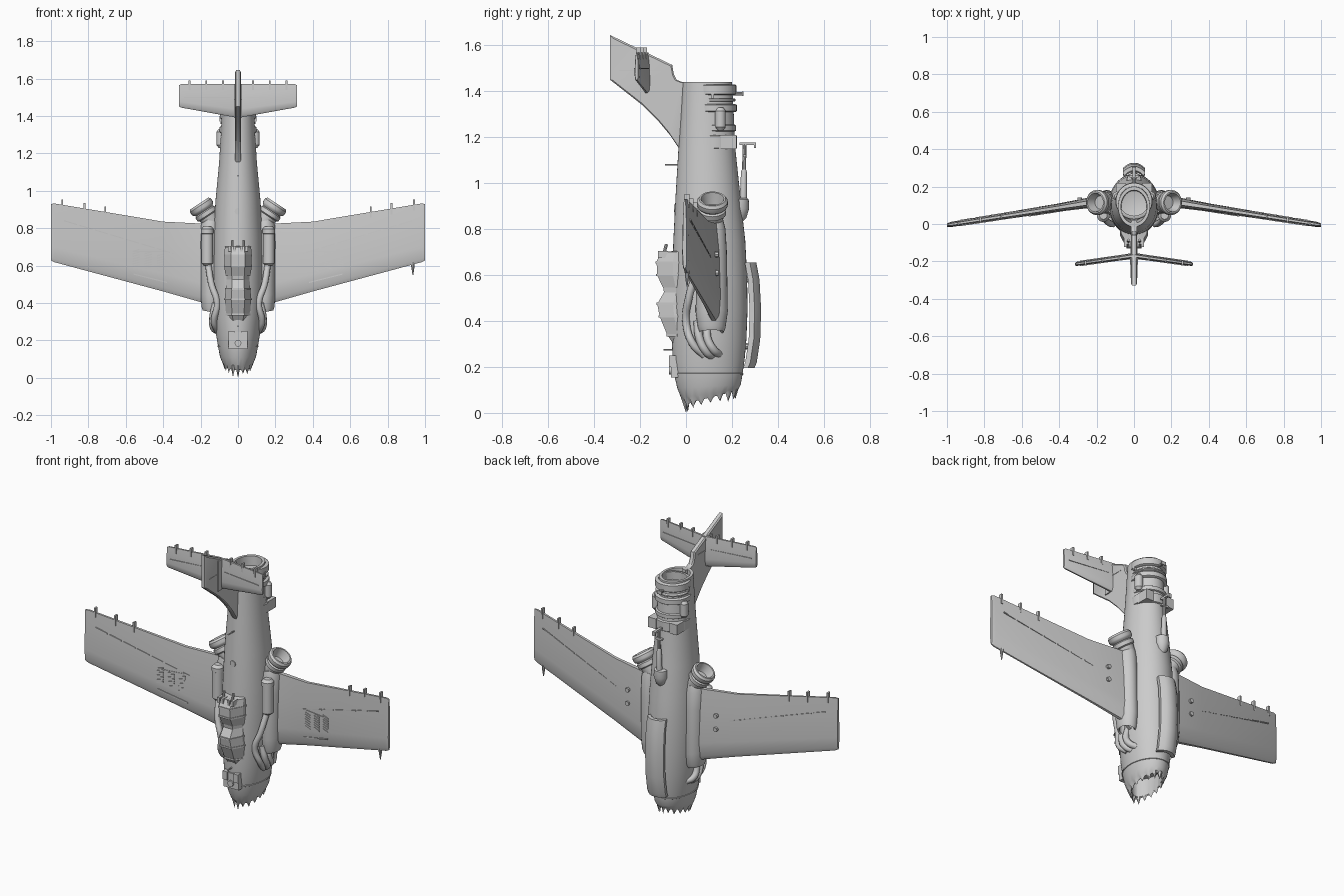
import bpy, bmesh, math, random
from mathutils import Vector

if "Cube" in bpy.data.objects:
    bpy.data.objects.remove(bpy.data.objects["Cube"])
random.seed(4)
smooth = []


def finish(name, bm, mirror=False, soft=True):
    bmesh.ops.recalc_face_normals(bm, faces=bm.faces)
    me = bpy.data.meshes.new(name)
    bm.to_mesh(me)
    bm.free()
    ob = bpy.data.objects.new(name, me)
    bpy.context.collection.objects.link(ob)
    if mirror:
        ob.modifiers.new("Mirror", 'MIRROR')
    if soft:
        smooth.append(ob)
    return ob


def loft(name, rings, mirror=False, soft=True):
    bm = bmesh.new()
    vs = [[bm.verts.new(p) for p in r] for r in rings]
    n = len(rings[0])
    for a, b in zip(vs, vs[1:]):
        for i in range(n):
            bm.faces.new((a[i], a[(i + 1) % n], b[(i + 1) % n], b[i]))
    bm.faces.new(vs[0])
    bm.faces.new(vs[-1])
    return finish(name, bm, mirror, soft)


def revolve(name, origin, axis, profile, mirror=False, n=20):
    # profile is (distance along axis, radius)
    q = Vector(axis).to_track_quat('Z', 'Y')
    turn = [2 * math.pi * i / n for i in range(n)]
    return loft(name, [[Vector(origin) + q @ Vector((r * math.cos(t), r * math.sin(t), h)) for t in turn]
                       for h, r in profile], mirror)


def rod(name, a, b, r, mirror=False, n=10):
    d = Vector(b) - Vector(a)
    return revolve(name, a, d, [(0, r), (d.length, r)], mirror, n)


def box(name, c, s, mirror=False):
    bm = bmesh.new()
    bmesh.ops.create_cube(bm, size=1)
    for v in bm.verts:
        v.co = Vector([c[k] + v.co[k] * s[k] for k in range(3)])
    return finish(name, bm, mirror, False)


def pipe(name, pts, r, mirror=True):
    cu = bpy.data.curves.new(name, 'CURVE')
    cu.dimensions = '3D'
    cu.bevel_depth, cu.bevel_resolution, cu.use_fill_caps = r, 3, True
    sp = cu.splines.new('BEZIER')
    sp.bezier_points.add(len(pts) - 1)
    for bp, p in zip(sp.bezier_points, pts):
        bp.co = p
        bp.handle_left_type = bp.handle_right_type = 'AUTO'
    ob = bpy.data.objects.new(name, cu)
    bpy.context.collection.objects.link(ob)
    if mirror:
        ob.modifiers.new("Mirror", 'MIRROR')


# Fuselage: hollow nose with a broken rim, hollow tail
N = 48


def section(z, yf, yb, rx, k=1.0, slant=0.0, teeth=False):
    out = []
    for i in range(N):
        t = 2 * math.pi * i / N
        y = (yf + yb) / 2 - (yb - yf) / 2 * k * math.cos(t)
        drop = random.uniform(.02, .04) if teeth and i % 3 == 0 else 0
        if teeth and i == 0:
            drop = .04
        out.append((rx * k * math.sin(t), y, z + slant * y - drop))
    return out


loft("fuselage", [
    section(.2, -.03, .22, .09, .8), section(.045, 0, .215, .07, .92, .25),
    section(.041, 0, .215, .07, 1, .25, True), section(.07, -.022, .228, .085, 1, .15),
    section(.11, -.038, .238, .097, 1, .05),
    section(.16, -.05, .245, .105), section(.23, -.058, .255, .117), section(.32, -.062, .263, .127),
    section(.45, -.063, .268, .135), section(.6, -.06, .266, .136), section(.75, -.055, .258, .132),
    section(.95, -.045, .236, .12), section(1.15, -.033, .215, .101), section(1.3, -.023, .208, .092),
    section(1.44, -.015, .2, .085), section(1.44, -.015, .2, .085, .82), section(1.2, -.015, .2, .085, .7)])
loft("nose_seam", [section(z, yf, yb, rx) for z, yf, yb, rx in
                   [(.163, -.049, .244, .104), (.166, -.054, .249, .109), (.172, -.055, .25, .11), (.175, -.05, .245, .105)]])

# Tail exhaust bands and fittings
for z0, z1, r in [(1.15, 1.21, .1), (1.225, 1.255, .096), (1.31, 1.345, .099), (1.355, 1.37, .094), (1.385, 1.43, .097)]:
    revolve("exhaust_band", (0, .122, z0), (0, 0, 1), [(0, r - .006), (.004, r), (z1 - z0 - .004, r), (z1 - z0, r - .006),
            (z1 - z0, .078), (0, .078)], n=40)
revolve("exhaust_can", (.092, .15, 1.23), (0, 0, 1), [(0, .012), (.015, .023), (.085, .023), (.1, .012)], True)
box("exhaust_box", (.07, .175, 1.18), (.05, .09, .06), True)
box("exhaust_clip", (.09, .115, 1.385), (.018, .012, .03), True)
rod("exhaust_stub", (0, .2, 1.39), (0, .25, 1.39), .008)
box("exhaust_stub_plate", (0, .247, 1.39), (.03, .006, .02))

# Tail fin
fin = [(-.33, 1.645), (-.33, 1.45), (-.26, 1.395), (-.19, 1.34), (-.12, 1.27), (-.07, 1.21), (-.03, 1.15), (.02, 1.15),
       (.02, 1.44), (-.015, 1.44), (-.04, 1.45), (-.053, 1.475), (-.06, 1.515)]
fin_rings = []
for x, k in [(-.016, .94), (-.01, 1), (.01, 1), (.016, .94)]:
    fin_rings.append([(x, -.15 + (y + .15) * k, 1.42 + (z - 1.42) * k) for y, z in fin])
loft("tail_fin", fin_rings)
for s in (-1, 1):
    box("fin_hinge_line", (s * .016, -.19, 1.49), (.004, .2, .004)).rotation_euler = (0, 0, 0)
box("fin_pod", (0, -.2, 1.48), (.045, .035, .18))


# Wings and tailplane share one tapered section: stations are (x, y, lead z, trail z, half thickness)
def aerofoil(name, stations):
    prof = [(0, .3), (.06, .8), (.25, 1), (.7, .8), (1, .4)]
    loop = prof + [(u, -h) for u, h in reversed(prof)]
    loft(name, [[(x, y + h * t, zl + u * (zt - zl)) for u, h in loop] for x, y, zl, zt, t in stations], True)


def wing_y(x):
    return .112 - .157 * (x - .25)


aerofoil("wing", [(.1, .12, .35, .82, .034), (.2, .12, .405, .825, .03), (.4, wing_y(.4), .462, .835, .022),
                  (.98, wing_y(.98), .618, .932, .014), (1, wing_y(1), .628, .93, .009)])
aerofoil("tailplane", [(0, -.17, 1.39, 1.57, .016), (.305, -.213, 1.445, 1.57, .011), (.315, -.215, 1.45, 1.565, .007)])


# Raised hinge lines on both faces
def strip(name, a, b, yfun, off, w=.003):
    rings = []
    for x, z in (a, b):
        y = yfun(x) + off
        rings.append([(x, y - .003, z - w), (x, y + .003, z - w), (x, y + .003, z + w), (x, y - .003, z + w)])
    loft(name, rings, True, False)


for off in (-.0125, .0125):
    for i in range(8):
        x0 = .28 + i * .083
        strip("flap_line", (x0, .645 + (x0 - .28) * .3), (x0 + .07, .645 + (x0 - .21) * .3), wing_y,
              off * (1.55 - .5 * x0))
    strip("elevator_line", (.04, 1.5), (.29, 1.5), lambda x: -.17 - .142 * x, off * .95, .002)
strip("wing_panel_line", (.38, .51), (.56, .555), wing_y, -.0205)
strip("wing_panel_line_upper", (.38, .675), (.56, .675), wing_y, -.018)

# Wing vents in three columns of slats
for col in range(3):
    for row in range(7):
        x, z = .415 + col * .065, .575 + row * .0135 + col * .012
        strip("vent_slat", (x - .019, z + .006), (x + .019, z - .004), wing_y, -.02, .0035)

# Edge spikes, wing tip probe, underside bolts
for x in (.71, .82, .94):
    z = .835 + (x - .4) * .165
    box("wing_spike", (x, wing_y(x), z), (.01, .022, .06), True)
for x in (.08, .17, .26):
    box("tailplane_spike", (x, -.17 - .142 * x, 1.565), (.01, .022, .05), True)
revolve("wing_probe", (.935, wing_y(.935), .625), (0, 0, -1), [(0, .011), (.03, .009), (.075, .002)], n=8)
for z in (.61, .69):
    rod("wing_bolt", (.29, .11, z), (.29, .142, z), .013, True, 8)

# Wing root nacelle with open intake
nac = [(.5, .145, .03, .04), (.36, .145, .036, .045), (.352, .145, .044, .053), (.37, .145, .05, .06), (.44, .146, .054, .07),
       (.7, .147, .054, .066), (.8, .146, .053, .06), (.84, .143, .045, .05)]
loft("nacelle", [[(x + rx * math.sin(k * math.pi / 12), .112 + ry * math.cos(k * math.pi / 12),
                   z + .2 * (rx * math.sin(k * math.pi / 12))) for k in range(24)] for z, x, rx, ry in nac], True)

# Tilted side thrusters
revolve("side_thruster", (.14, .115, .83), (.55, 0, .84),
        [(-.03, .04), (0, .045), (.04, .05), (.046, .06), (.068, .06), (.074, .052), (.084, .064), (.092, .067), (.11, .067),
         (.122, .058), (.122, .05), (.09, .042), (.07, .036)], True, 28)

# Front canisters with feed pipes and exhaust stacks
revolve("canister", (.164, .045, .6), (0, 0, 1), [(0, .018), (.012, .031), (.17, .031), (.172, .034), (.195, .034), (.21, .02)], True)
pipe("feed_pipe", [(.16, .045, .61), (.142, .012, .5), (.112, 0, .4), (.128, .03, .3), (.11, .08, .25)], .017)
pipe("exhaust_pipe_middle", [(.12, .05, .4), (.136, .06, .32), (.13, .09, .265), (.1, .115, .245)], .018)
pipe("exhaust_pipe_rear", [(.12, .09, .38), (.136, .095, .32), (.132, .12, .275), (.1, .145, .255)], .018)


# Faceted canopy and rear gunner cabin
def hood(name, rows):
    loft(name, [[(-w, .02, z), (-w, .45 * yf, z), (-w * .5, yf, z), (w * .5, yf, z), (w, .45 * yf, z), (w, .02, z)]
                for z, yf, w in rows], False, False)


hood("canopy", [(.285, -.045, .045), (.34, -.082, .064), (.42, -.115, .071), (.475, -.125, .066), (.525, -.096, .062), (.55, -.1, .062)])
hood("gunner_cabin", [(.545, -.1, .068), (.6, -.126, .073), (.66, -.128, .073), (.7, -.108, .07), (.705, -.05, .066)])
for z, yf, w in [(.338, -.085, .067), (.42, -.119, .074), (.475, -.129, .069), (.6, -.13, .076), (.655, -.132, .076)]:
    hood("canopy_frame", [(z - .005, yf, w), (z + .005, yf, w)])
for x in (.02, .045):
    box("cabin_block", (x, -.1, .69), (.016, .045, .03), True)
rod("cabin_gun", (.03, -.1, .68), (.03, -.085, .735), .007, True, 8)

# Nose hatch plate and front probes
box("nose_plate", (0, -.05, .2), (.1, .03, .09))
box("nose_plate_step", (.035, -.055, .225), (.03, .036, .05), True)
rod("nose_light", (0, -.06, .185), (0, -.074, .185), .018, n=14)
rod("nose_probe", (0, -.05, .275), (0, -.098, .275), .004)
rod("back_probe", (0, -.03, 1.08), (0, -.092, 1.08), .004)
rod("back_cap", (0, -.04, .89), (0, -.052, .89), .018, n=14)

# Belly keel plate on two struts
plate = []
for z, yo in [(.195, .3), (.22, .31), (.32, .325), (.45, .329), (.58, .322), (.655, .308)]:
    xs = [-1, -.6, -.25, .25, .6, 1]
    plate.append([(.06 * s, yo - .03 * s * s, z) for s in xs] + [(.055 * s, yo - .022 - .03 * s * s, z) for s in reversed(xs)])
loft("belly_plate", plate)
for z in (.29, .58):
    rod("belly_strut", (0, .24, z), (0, .31, z), .014)

# Rear-belly gun
revolve("gun_blister", (0, .235, .83), (0, 0, 1), [(0, .008), (.02, .028), (.06, .04), (.1, .038), (.105, .03)])
rod("gun_barrel", (0, .25, .92), (0, .255, 1.17), .009)
revolve("gun_sleeve", (0, .25, .93), (0, .02, 1), [(0, .016), (.12, .013), (.13, .009)])
box("gun_crossbar", (0, .268, 1.172), (.016, .07, .012))
box("gun_crossbar_tip", (0, .3, 1.165), (.02, .008, .025))
box("gun_sight", (0, .255, 1.12), (.05, .014, .012))

# Smooth shading with sharp edges
bpy.ops.object.select_all(action='DESELECT')
for ob in smooth:
    ob.select_set(True)
bpy.context.view_layer.objects.active = smooth[0]
bpy.ops.object.shade_smooth_by_angle(angle=math.radians(35))
